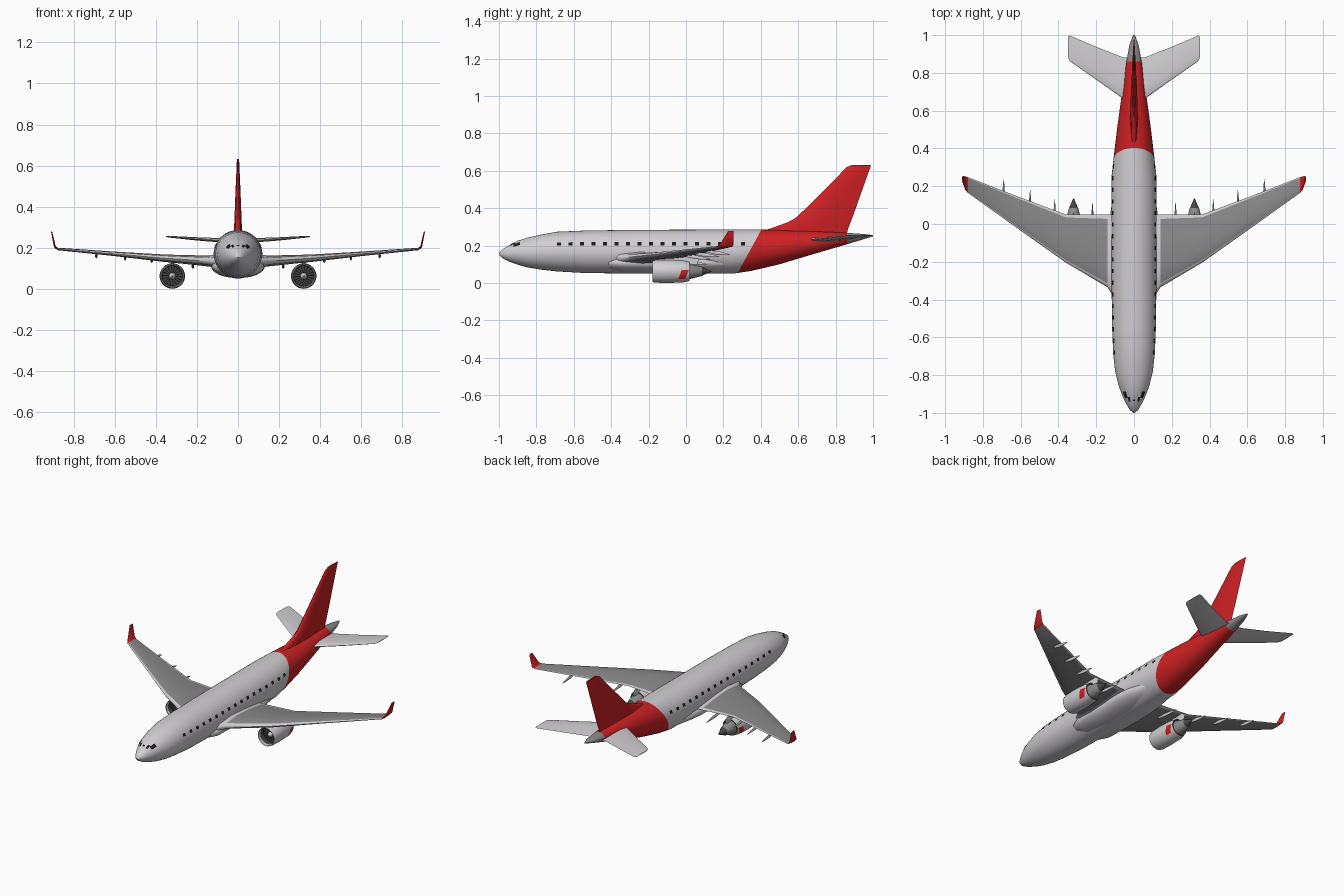
import bpy, bmesh, math
from mathutils import Vector as V

if "Cube" in bpy.data.objects:
    bpy.data.objects.remove(bpy.data.objects["Cube"])


def material(name, rgb):
    m = bpy.data.materials.new(name)
    m.diffuse_color = (*rgb, 1)
    m.use_nodes = True
    m.node_tree.nodes["Principled BSDF"].inputs["Base Color"].default_value = m.diffuse_color
    return m


WHITE = material("light_grey_paint", (0.64, 0.62, 0.65))
RED = material("red_paint", (0.62, 0.015, 0.017))
GREY = material("panel_grey", (0.25, 0.25, 0.255))
DARK = material("dark_metal", (0.06, 0.06, 0.062))
BLACK = material("window_black", (0.01, 0.01, 0.012))


def finish(bm, name, mats, mirror=False, recalc=True, angle=40):
    """Turn a bmesh into a smooth object with sharp edges kept, mirrored in x if asked."""
    if recalc:
        bmesh.ops.recalc_face_normals(bm, faces=bm.faces)
    for f in bm.faces:
        f.smooth = True
    for e in bm.edges:
        if len(e.link_faces) == 2:
            e.smooth = e.calc_face_angle(0) < math.radians(angle)
    me = bpy.data.meshes.new(name)
    bm.to_mesh(me)
    bm.free()
    for m in mats:
        me.materials.append(m)
    ob = bpy.data.objects.new(name, me)
    bpy.context.collection.objects.link(ob)
    if mirror:
        ob.modifiers.new("mirror", 'MIRROR').use_mirror_merge = False
    return ob


def loft(rings, rule=lambda i, j: 0):
    """Skin closed rings; rule gives the material by ring index and side index."""
    bm = bmesh.new()
    vs = [[bm.verts.new(p) for p in r] for r in rings]
    n = len(rings[0])
    for i in range(len(vs) - 1):
        for j in range(n):
            k = (j + 1) % n
            f = bm.faces.new((vs[i][j], vs[i][k], vs[i + 1][k], vs[i + 1][j]))
            f.material_index = rule(i, j)
    for i, r in ((0, vs[0]), (len(vs) - 2, vs[-1])):
        bm.faces.new(r).material_index = rule(i, 0)
    return bm


def ellipse(x, y, z, a, b, n):
    return [V((x + a * math.cos(t), y, z + b * math.sin(t)))
            for t in (2 * math.pi * k / n for k in range(n))]


def interp(table, y):
    for p, q in zip(table, table[1:]):
        if y <= q[0]:
            t = (y - p[0]) / (q[0] - p[0])
            return [u + (v - u) * t for u, v in zip(p[1:], q[1:])]
    return list(table[-1][1:])


FOIL = [(0.02, 0.4), (0.055, 0.65), (0.3, 1), (0.6, 0.75), (0.94, 0.18)]


def foil(le, te, n):
    """Wing section between leading and trailing edge, n = half thickness vector."""
    le, te, n = V(le), V(te), V(n)
    up = [le.lerp(te, u) + n * h for u, h in FOIL]
    low = [le.lerp(te, u) - n * h for u, h in reversed(FOIL)]
    return [le, *up, te, *low]


def patch(bm, surface, y0, y1, a0, a1, skew=0.0, n=4):
    """Thin painted plate lying on a round surface."""
    g = [[bm.verts.new(surface(y0 + (y1 - y0) * i / n + skew * (j / n - 0.5),
                               a0 + (a1 - a0) * j / n))
          for j in range(n + 1)] for i in range(n + 1)]
    for i in range(n):
        for j in range(n):
            bm.faces.new((g[i][j], g[i + 1][j], g[i + 1][j + 1], g[i][j + 1]))


# Fuselage: y, centre z, half width, half height
HULL = [(-1, .155, .004, .004), (-.985, .156, .022, .021), (-.95, .158, .043, .042),
        (-.9, .162, .066, .064), (-.85, .163, .083, .079), (-.78, .165, .1, .093),
        (-.69, .168, .11, .106), (-.55, .167, .116, .113), (-.3, .167, .119, .117),
        (.25, .168, .119, .118), (.35, .1755, .108, .1105), (.5, .192, .09, .092),
        (.7, .2185, .063, .0585), (.86, .2375, .04, .0305), (.95, .248, .024, .014),
        (1, .253, .005, .003)]
bm = loft([ellipse(0, y, z, a, b, 40) for y, z, a, b in HULL])
cut_co, cut_no = V((0, .28, .06)), V((0, .22, -.12))
bmesh.ops.bisect_plane(bm, geom=bm.verts[:] + bm.edges[:] + bm.faces[:],
                       plane_co=cut_co, plane_no=cut_no)
for f in bm.faces:
    c = f.calc_center_median()
    f.material_index = 2 if c.y > .86 else 1 if (c - cut_co).dot(cut_no) > 0 else 0
finish(bm, "fuselage", [WHITE, RED, GREY])

# Belly fairing around the wing roots
BELLY = [(-.46, .03, .02), (-.41, .105, .04), (-.35, .127, .052), (-.2, .13, .056),
         (0, .13, .056), (.08, .122, .052), (.2, .1, .045), (.28, .04, .02)]
finish(loft([ellipse(0, y, .108, a, b, 32) for y, a, b in BELLY]), "belly_fairing", [WHITE])


# Cabin and cockpit windows
def hull_skin(y, a):
    z, w, h = interp(HULL, y)
    return V(((w + .002) * math.cos(a), y, z + (h + .002) * math.sin(a)))


bm = bmesh.new()
for i in range(17):
    y = -.68 + i * .0615
    z, w, h = interp(HULL, y)
    a = math.asin((.209 - z) / h)
    patch(bm, hull_skin, y - .011, y + .011, a - .08, a + .08)
finish(bm, "cabin_windows", [BLACK], mirror=True, recalc=False)
bm = bmesh.new()
patch(bm, hull_skin, -.922, -.888, .62, .95)
patch(bm, hull_skin, -.94, -.915, .98, 1.2)
patch(bm, hull_skin, -.938, -.928, 1.45, 1.57)
finish(bm, "cockpit_windows", [BLACK], mirror=True, recalc=False)

# Wings with upturned red tips: x, z, leading y, trailing y, half thickness vector
WING = [(.08, .135, -.40, .05, (0, 0, .032)), (.118, .134, -.37, .05, (0, 0, .032)),
        (.14, .135, -.335, .05, (0, 0, .027)), (.25, .142, -.27, .05, (0, 0, .022)),
        (.36, .149, -.205, .05, (0, 0, .018)), (.6, .17, -.035, .14, (0, 0, .011)),
        (.88, .194, .165, .248, (0, 0, .006)), (.892, .205, .18, .252, (-.004, 0, .003)),
        (.908, .278, .225, .255, (-.003, 0, 0))]


def wing_colour(i, j):
    if i >= 6:
        return 1
    return 2 if i >= 2 and j in (2, 3, 4, 7, 8, 9) else 0


bm = loft([foil((x, a, z), (x, b, z), n) for x, z, a, b, n in WING], wing_colour)
finish(bm, "wings", [WHITE, RED, GREY], mirror=True)

# Flap track fairings: x, front y, back y, front z
bm_parts = [(.22, -.06, .115, .118), (.42, -.01, .13, .146),
            (.55, .04, .18, .158), (.69, .11, .235, .169)]
for k, (x, y0, y1, z) in enumerate(bm_parts):
    rings = []
    for t, r in ((0, .001), (.15, .006), (.45, .009), (.75, .006), (1, .001)):
        rings.append(ellipse(x, y0 + (y1 - y0) * t, z - .018 * t, r * .7, r * 1.2, 10))
    finish(loft(rings), f"flap_fairing_{k + 1}", [WHITE], mirror=True)

# Tailplane
TAIL = [(.02, .232, .635, .88, .012), (.06, .235, .665, .883, .011),
        (.2, .243, .764, .938, .008), (.34, .254, .862, .998, .004),
        (.35, .255, .885, .99, .002)]
bm = loft([foil((x, a, z), (x, b, z), (0, 0, t)) for x, z, a, b, t in TAIL])
finish(bm, "tailplane", [WHITE], mirror=True)

# Fin with curved dorsal root
FIN = [(.255, .38, .858, .02), (.285, .43, .865, .02), (.3, .475, .87, .019),
       (.325, .545, .88, .018), (.35, .59, .89, .017), (.48, .722, .936, .012),
       (.62, .86, .986, .006), (.632, .89, .989, .004)]
bm = loft([foil((0, a, z), (0, b, z), (t, 0, 0)) for z, a, b, t in FIN])
finish(bm, "fin", [RED])

# Engines: lathed profile (y, radius, material towards the next point)
EX, EZ = .32, .062
ENGINE = [(-.16, .001, 0), (-.145, .012, 0), (-.135, .016, 3), (-.133, .049, 3),
          (-.165, .05, 0), (-.178, .053, 0), (-.18, .056, 0), (-.165, .06, 0),
          (-.1, .062, 0), (-.02, .059, 0), (.02, .051, 3), (.015, .042, 2),
          (.085, .025, 3), (.09, .021, 3), (.135, .002, 3)]
bm = loft([ellipse(EX, y, EZ, r, r, 32) for y, r, m in ENGINE],
          lambda i, j: ENGINE[i][2])
finish(bm, "engines", [WHITE, RED, GREY, DARK], mirror=True)

# Fan blades as thin plates in front of the fan disc
bm = bmesh.new()
for k in range(18):
    t = 2 * math.pi * k / 18
    pts = [(.016, 0), (.048, .0), (.048, .14), (.016, .2)]
    bm.faces.new([bm.verts.new((EX + r * math.cos(t + d), -.137, EZ + r * math.sin(t + d)))
                  for r, d in pts])
finish(bm, "fan_blades", [BLACK], mirror=True)


# Red patches on both sides of each engine cowl
def cowl_skin(y, a):
    r = interp(ENGINE[8:11], y)[0] + .0015
    return V((EX + r * math.cos(a), y, EZ + r * math.sin(a)))


bm = bmesh.new()
patch(bm, cowl_skin, -.033, .005, -.75, .12, .02)
patch(bm, cowl_skin, -.033, .005, math.pi - .12, math.pi + .75, -.02)
finish(bm, "engine_patches", [RED], mirror=True, recalc=False)

# Engine pylons
bm = loft([foil((EX, a, z), (EX, b, z), (.009, 0, 0))
           for z, a, b in ((.1, -.13, .06), (.125, -.15, .07), (.145, -.19, .04))])
finish(bm, "engine_pylons", [WHITE], mirror=True)
